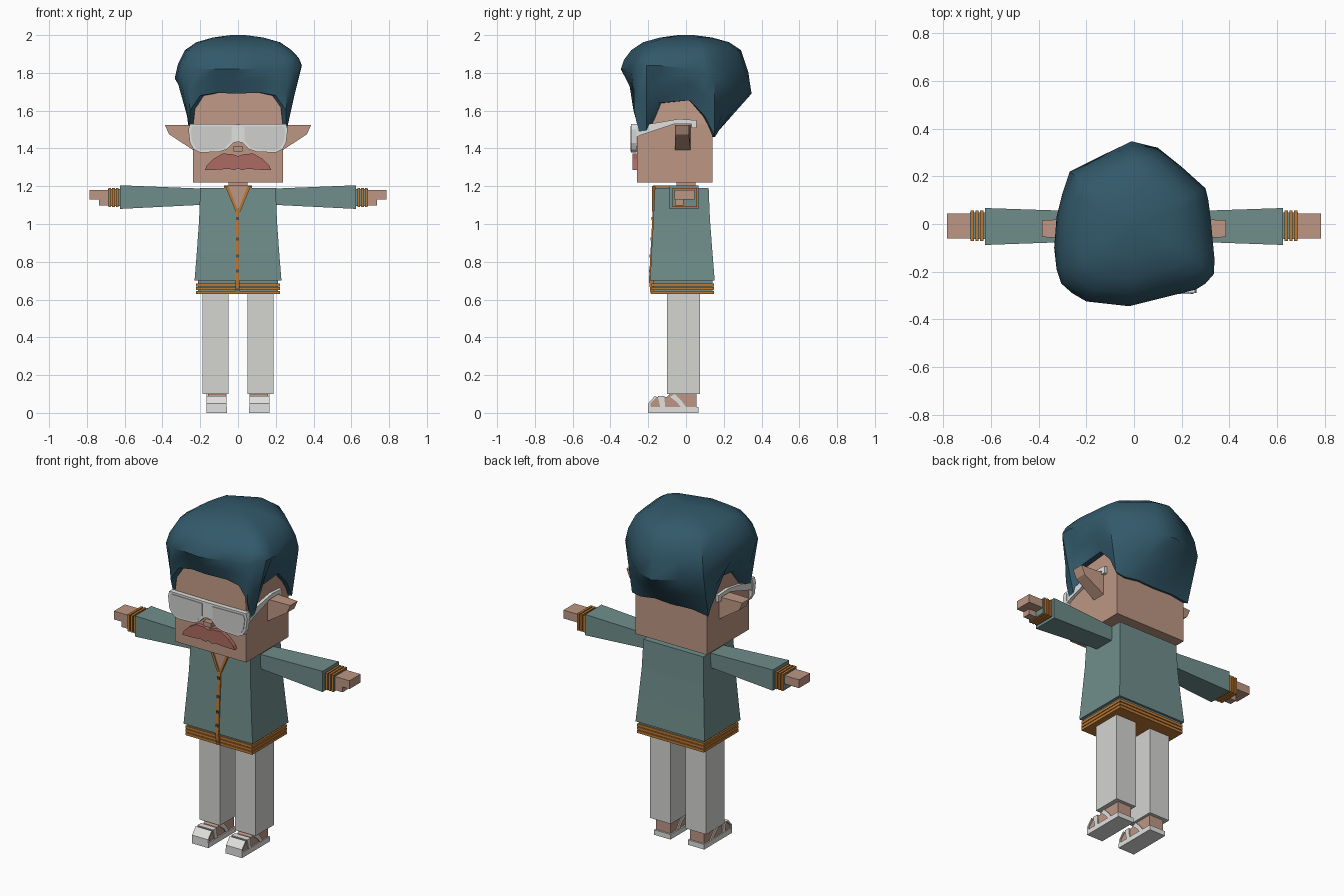
import bpy, bmesh, math

cube = bpy.data.objects.get("Cube")
if cube:
    bpy.data.objects.remove(cube, do_unlink=True)


def material(name, r, g, b):
    m = bpy.data.materials.new(name)
    m.use_nodes = True
    m.diffuse_color = (r, g, b, 1)
    bsdf = m.node_tree.nodes["Principled BSDF"]
    bsdf.inputs["Base Color"].default_value = (r, g, b, 1)
    bsdf.inputs["Roughness"].default_value = 0.9
    return m


SKIN = material("skin", 0.51, 0.31, 0.23)
HAIR = material("dark teal hair", 0.032, 0.1, 0.145)
KNIT = material("teal knit", 0.16, 0.27, 0.26)
TRIM = material("orange trim", 0.5, 0.19, 0.035)
BUTTON = material("dark button", 0.05, 0.09, 0.11)
CLOTH = material("pale grey cloth", 0.66, 0.66, 0.64)
FRAME = material("white frame", 0.75, 0.75, 0.74)
LENS = material("grey lens", 0.63, 0.63, 0.62)
LIP = material("dusty red", 0.42, 0.145, 0.125)


def loft(name, rings, mat, mirror=False, smooth=False):
    """Skin a list of equal-length point rings and cap both ends."""
    bm = bmesh.new()
    loops = [[bm.verts.new(p) for p in ring] for ring in rings]
    n = len(loops[0])
    for a, b in zip(loops, loops[1:]):
        for i in range(n):
            j = (i + 1) % n
            bm.faces.new((a[i], a[j], b[j], b[i]))
    bm.faces.new(loops[0])
    bm.faces.new(loops[-1])
    bmesh.ops.recalc_face_normals(bm, faces=bm.faces)
    mesh = bpy.data.meshes.new(name)
    bm.to_mesh(mesh)
    bm.free()
    obj = bpy.data.objects.new(name, mesh)
    bpy.context.collection.objects.link(obj)
    mesh.materials.append(mat)
    if mirror:
        obj.modifiers.new("Mirror", 'MIRROR').use_mirror_merge = False
    if smooth:
        bpy.ops.object.select_all(action='DESELECT')
        obj.select_set(True)
        bpy.context.view_layer.objects.active = obj
        bpy.ops.object.shade_smooth_by_angle(angle=math.radians(38))
    return obj


def level(z, x0, x1, y0, y1):
    return [(x0, y0, z), (x1, y0, z), (x1, y1, z), (x0, y1, z)]


def slice_x(x, y0, y1, z0, z1):
    return [(x, y0, z0), (x, y1, z0), (x, y1, z1), (x, y0, z1)]


def box(name, x0, x1, y0, y1, z0, z1, mat, mirror=False):
    return loft(name, [level(z0, x0, x1, y0, y1), level(z1, x0, x1, y0, y1)], mat, mirror)


def plate(name, outline, y0, y1, mat, mirror=False):
    return loft(name, [[(x, y, z) for x, z in outline] for y in (y0, y1)], mat, mirror)


def side_plate(name, outline, x0, x1, mat):
    return loft(name, [[(x, y, z) for y, z in outline] for x in (x0, x1)], mat, True)


def both(half):
    """Complete a half outline that starts and ends on the centre line."""
    return half + [(-x, z) for x, z in half[-2:0:-1]]


# Head, neck, ears
loft("head", [level(1.22, -.237, .237, -.26, .14), level(1.53, -.237, .237, -.26, .14),
              level(1.72, -.215, .215, -.25, .14), level(1.85, -.2, .2, -.2, .14)], SKIN)
box("neck", -.05, .05, -.05, .05, 1.15, 1.23, SKIN)
ear_tip = [(.365, -.055, 1.475), (.365, .015, 1.475), (.387, .015, 1.525), (.387, -.055, 1.525)]
loft("ears", [slice_x(.22, -.06, .025, 1.38, 1.525), ear_tip], SKIN, True)
box("nose", -.025, .025, -.295, -.25, 1.385, 1.412, SKIN)
plate("moustache", both([(0, 1.36), (.03, 1.37), (.08, 1.373), (.13, 1.345), (.165, 1.31),
      (.175, 1.287), (.12, 1.287), (.05, 1.292), (.02, 1.285), (0, 1.295)]), -.283, -.255, LIP)

# Glasses
plate("glasses_frame", both([(0, 1.528), (.255, 1.53), (.263, 1.5), (.255, 1.43), (.235, 1.395),
      (.2, 1.378), (.1, 1.382), (.06, 1.395), (.025, 1.43), (0, 1.435)]), -.29, -.262, FRAME)
plate("lenses", [(.035, 1.515), (.24, 1.518), (.25, 1.495), (.242, 1.435), (.225, 1.405),
      (.195, 1.39), (.105, 1.394), (.068, 1.405), (.035, 1.44)], -.294, -.288, LENS, True)
side_plate("glasses_arms", [(-.285, 1.528), (-.28, 1.45), (-.24, 1.47), (-.06, 1.53), (.03, 1.53),
           (.03, 1.508), (.055, 1.508), (.055, 1.55), (-.04, 1.556), (-.22, 1.525)],
           .238, .256, FRAME)

# Hair: x, y and z of the widest line, then z of the lower edge, counter-clockwise
stations = [
    (-.02, -.345, 1.82, 1.69), (.12, -.31, 1.82, 1.695), (.2, -.29, 1.82, 1.68),
    (.26, -.275, 1.82, 1.6), (.3, -.25, 1.84, 1.485), (.335, -.21, 1.84, 1.49),
    (.338, -.15, 1.84, 1.64), (.322, .02, 1.82, 1.655), (.312, .1, 1.8, 1.57),
    (.3, .15, 1.77, 1.47), (.2, .24, 1.72, 1.46), (.1, .32, 1.7, 1.475),
    (-.01, .347, 1.69, 1.47), (-.15, .28, 1.7, 1.475), (-.27, .22, 1.73, 1.46),
    (-.3, .13, 1.76, 1.5), (-.325, .03, 1.77, 1.655), (-.335, -.1, 1.77, 1.64),
    (-.325, -.19, 1.77, 1.52), (-.305, -.25, 1.79, 1.5), (-.26, -.29, 1.8, 1.6),
    (-.2, -.325, 1.82, 1.68), (-.11, -.335, 1.82, 1.695)]


def hairline(x, y, s=1):
    return max(-.255, min(.255, x)) * s, max(-.278, min(.152, y)) * s


hair_rings = [[(*hairline(x, y, s), e) for x, y, w, e in stations] for s in (.86, 1)]
mid = []
for x, y, w, e in stations:
    hx, hy = hairline(x, y)
    mid.append((hx + (x - hx) * .5, hy + (y - hy) * .5, (w + e) / 2))
hair_rings += [mid, [(x, y, w) for x, y, w, e in stations],
               [(x * .95, y * .95, w + .5 * (1.92 - w)) for x, y, w, e in stations]]
for scale, height in ((.84, 1.92), (.66, 1.962), (.4, 1.987), (.12, 2)):
    hair_rings.append([(x * scale, y * scale, height) for x, y, w, e in stations])
loft("hair", hair_rings, HAIR, smooth=True)

# Cardigan body with ribbed hem
loft("cardigan", [level(.7, -.23, .23, -.19, .152), level(.85, -.218, .218, -.183, .14),
                  level(1.02, -.206, .206, -.173, .127), level(1.19, -.2, .2, -.165, .12)], KNIT)
box("hem_core", -.213, .213, -.174, .139, .632, .705, KNIT)
for i in range(3):
    z = .63 + i * .02
    box(f"hem_rib_{i + 1}", -.222, .222, -.182, .147, z, z + .016, TRIM)

# Collar, front band and buttons
box("collar", -.075, .075, -.163, .05, 1.185, 1.203, TRIM)
plate("chest", [(-.055, 1.205), (.055, 1.205), (0, 1.07)], -.174, -.155, SKIN)
loft("front_band", [level(z, -.014, .008, y, y + .02) for z, y in
                    ((.632, -.188), (.7, -.196), (.85, -.188), (1.02, -.179), (1.085, -.176))], TRIM)
plate("collar_bands", [(-.002, 1.065), (.012, 1.065), (.068, 1.2), (.05, 1.2)], -.18, -.16, TRIM, True)
for i, (z, y) in enumerate(((.655, -.191), (.75, -.197), (.83, -.192), (.92, -.187), (1.03, -.182))):
    box(f"button_{i + 1}", -.011, .005, y, y + .02, z - .008, z + .008, BUTTON)

# Arms, cuffs and hands
loft("sleeves", [slice_x(.18, -.072, .052, 1.102, 1.187),
                 slice_x(.625, -.088, .067, 1.08, 1.205)], KNIT, True)
loft("cuff_cores", [slice_x(x, -.064, .049, 1.096, 1.184) for x in (.62, .688)], KNIT, True)
for i in range(3):
    x = .632 + i * .02
    box(f"cuff_ribs_{i + 1}", x, x + .014, -.072, .057, 1.09, 1.191, TRIM, True)
box("hands", .68, .785, -.06, .045, 1.13, 1.18, SKIN, True)
box("thumbs", .68, .737, -.058, -.012, 1.097, 1.132, SKIN, True)

# Trousers
box("trouser_legs", .05, .187, -.1, .075, .1, .64, CLOTH, True)

# Feet and sandals
side_plate("feet", [(-.188, .025), (-.188, .055), (-.155, .085), (-.1, .085), (-.08, .105),
           (.055, .105), (.055, .025)], .066, .16, SKIN)
box("sandal_soles", .058, .167, -.2, .065, 0, .03, FRAME, True)
side_plate("toe_rims", [(-.2, .025), (-.2, .05), (-.165, .09), (-.155, .085), (-.188, .05),
           (-.186, .025)], .06, .166, FRAME)
side_plate("toe_straps", [(-.135, .025), (-.15, .09), (-.115, .09), (-.11, .025)], .06, .166, FRAME)
side_plate("ankle_straps", [(-.085, .085), (-.06, .1), (-.025, .065), (.005, .025), (-.025, .025),
           (-.045, .055)], .06, .166, FRAME)
